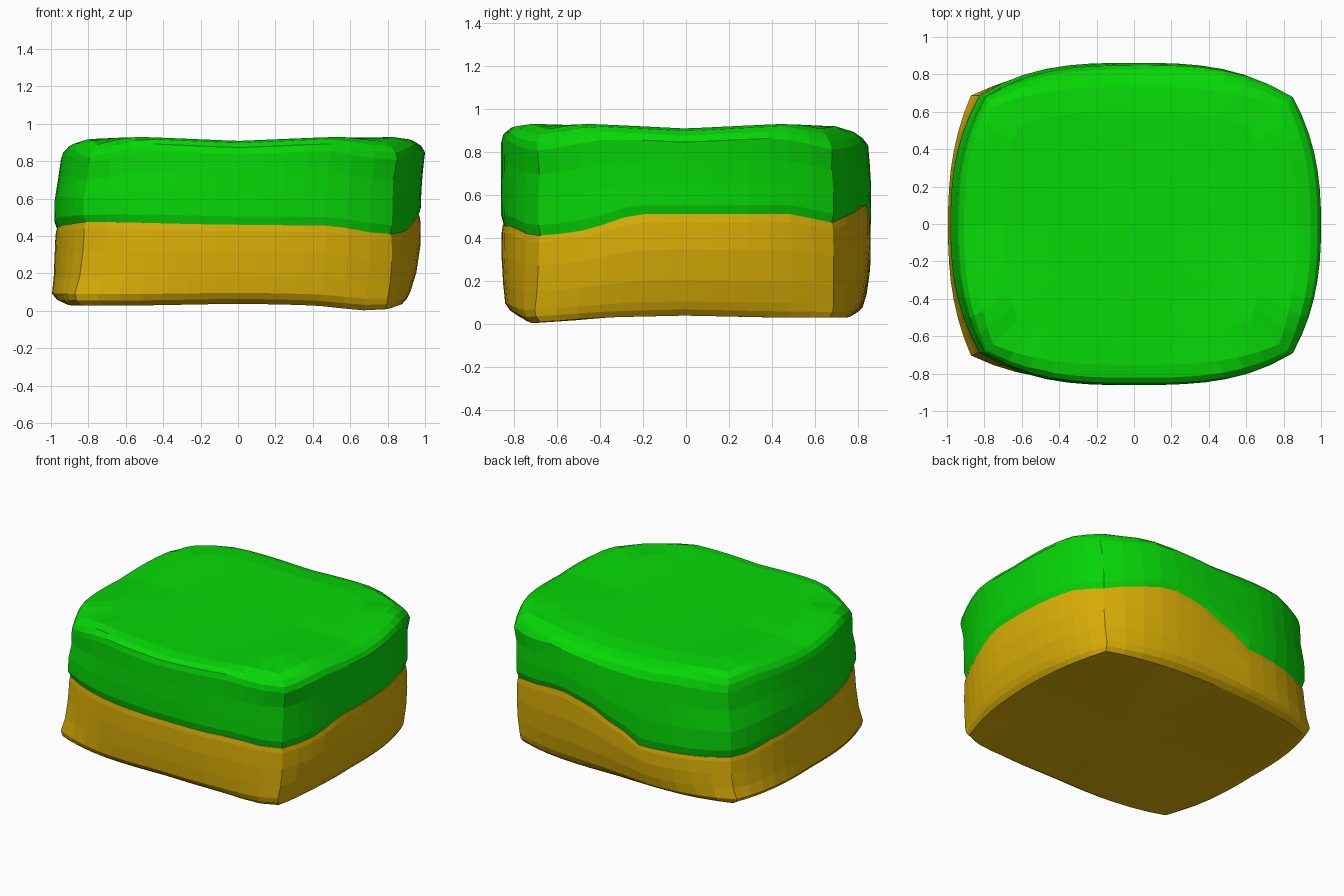
import bpy, bmesh, math

cube = bpy.data.objects.get("Cube")
if cube:
    bpy.data.objects.remove(cube, do_unlink=True)


def material(name, color):
    m = bpy.data.materials.new(name)
    m.use_nodes = True
    m.diffuse_color = color
    bsdf = m.node_tree.nodes["Principled BSDF"]
    bsdf.inputs["Base Color"].default_value = color
    bsdf.inputs["Roughness"].default_value = 0.7
    return m


# Pillow outline: four bowed sides meeting at crisp corners
CX, CY, STEPS = 0.83, 0.69, 14


def outline(size, bow):
    half = []
    for i in range(STEPS):
        t = -1 + 2 * i / STEPS
        half.append((CX * size + 0.155 * bow * (1 - abs(t) ** 2.5), CY * size * t))
    for i in range(STEPS):
        t = 1 - 2 * i / STEPS
        half.append((CX * size * t, CY * size + 0.175 * bow * (1 - abs(t) ** 3)))
    return half + [(-x, -y) for x, y in half]


# Wavy seam height by direction in degrees
SEAM = [(0, .51), (28, .51), (40, .47), (52, .52), (65, .555), (76, .53),
        (93, .44), (106, .34), (128, .34), (145, .35), (160, .4), (180, .435),
        (205, .46), (220, .475), (270, .46), (300, .455), (319, .41),
        (328, .42), (338, .46), (346, .51), (360, .51)]


def seam(x, y):
    a = math.degrees(math.atan2(y, x)) % 360
    for (a0, z0), (a1, z1) in zip(SEAM, SEAM[1:]):
        if a <= a1:
            t = (a - a0) / (a1 - a0)
            return z0 + (z1 - z0) * t * t * (3 - 2 * t)


def corner(x, y):
    return abs(x * y) / (CX * CY)


# Top: raised towards the corners, then falling off at the very tips
def top_z(x, y):
    tip = max(0, corner(x, y) - 0.72)
    fall = 0.28 if x < 0 and y < 0 else 0.16
    lean = 0.12 * max(0, y - 0.6) + 0.15 * max(0, -x - 0.72)
    return 0.908 + 0.022 * min(1, 1.5 * corner(x, y)) - fall * tip - lean


def bottom_z(x, y):
    dip = 0.028 * math.exp(-((x - 0.68) ** 2 + (y + 0.66) ** 2) / 0.035)
    return 0.038 - 0.01 * min(1, 1.4 * corner(x, y)) - dip


# Each ring: (size, bow, x shift, y shift, blend from seam to end, drop)
def slab(name, mat, rings, end_z):
    bm = bmesh.new()
    loops = []
    for size, bow, dx, dy, blend, drop in rings:
        loop = []
        for x, y in outline(size, bow):
            px, py = x + dx, y + dy
            z0, z1 = seam(x, y), end_z(px, py) + drop
            loop.append(bm.verts.new((px, py, z0 + (z1 - z0) * blend)))
        loops.append(loop)
    n = len(loops[0])
    for a, b in zip(loops, loops[1:]):
        for i in range(n):
            j = (i + 1) % n
            bm.faces.new((a[i], a[j], b[j], b[i]))
    for loop, z in ((loops[0], 0.46), (loops[-1], end_z(0, 0))):
        c = bm.verts.new((0, 0, z))
        for i in range(n):
            bm.faces.new((loop[i], loop[(i + 1) % n], c))
    bmesh.ops.recalc_face_normals(bm, faces=bm.faces)
    me = bpy.data.meshes.new(name)
    bm.to_mesh(me)
    bm.free()
    me.materials.append(mat)
    ob = bpy.data.objects.new(name, me)
    bpy.context.collection.objects.link(ob)


green = material("leaf green", (0.002, 0.69, 0.002, 1))
gold = material("golden yellow", (0.71, 0.43, 0.002, 1))

# Upper cushion leans slightly to +x and is pinched at mid height
slab("upper_cushion", green, [
    (.94, .94, 0, 0, 0, 0),
    (.98, .98, 0, 0, 0, 0),
    (.995, .99, -.002, 0, .1, 0),
    (.995, 1.0, 0, 0, .35, 0),
    (.985, 1.02, .013, -.002, .6, 0),
    (.992, .97, .026, -.006, .84, 0),
    (.985, .91, .023, -.012, .95, -.015),
    (.965, .81, .018, -.014, 1, -.012),
    (.92, .62, .01, -.01, 1, 0),
    (.75, .5, 0, 0, 1, 0),
    (.5, .35, 0, 0, 1, 0),
    (.25, .2, 0, 0, 1, 0),
], top_z)

# Lower cushion leans slightly to -x
slab("lower_cushion", gold, [
    (.94, .94, 0, 0, 0, 0),
    (.985, .985, 0, 0, 0, 0),
    (.99, .995, 0, 0, .08, 0),
    (.995, .98, -.003, 0, .35, 0),
    (1.0, .9, -.016, -.003, .65, 0),
    (1.007, .79, -.036, -.008, .86, 0),
    (1.0, .69, -.033, -.008, .96, .01),
    (.975, .57, -.02, -.006, 1, 0),
    (.75, .5, 0, 0, 1, 0),
    (.5, .35, 0, 0, 1, 0),
    (.25, .2, 0, 0, 1, 0),
], bottom_z)
